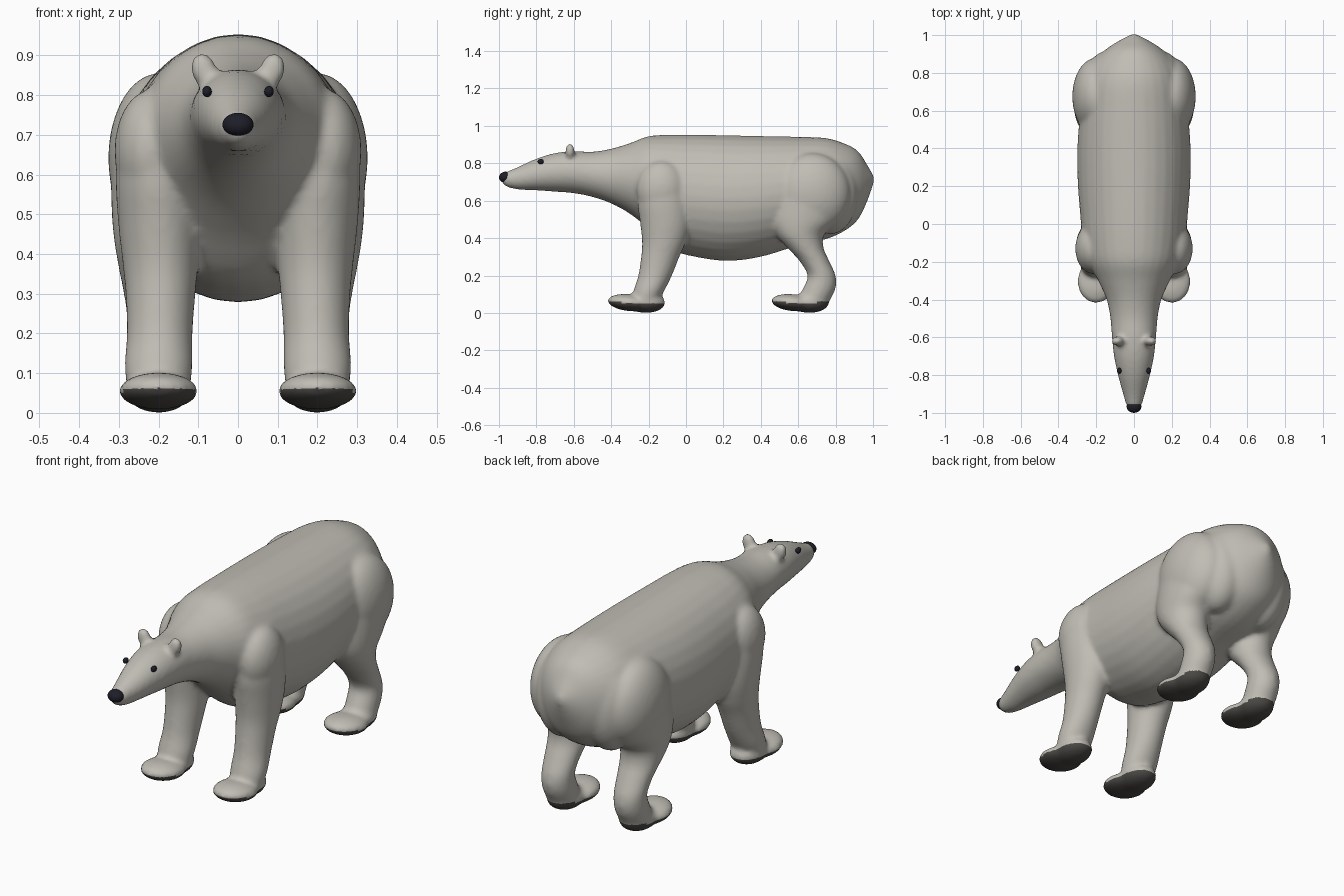
import bpy, bmesh, math
from mathutils import Vector, Matrix

if "Cube" in bpy.data.objects:
    bpy.data.objects.remove(bpy.data.objects["Cube"])


def material(name, color):
    m = bpy.data.materials.new(name)
    m.use_nodes = True
    m.diffuse_color = (*color, 1)
    m.node_tree.nodes["Principled BSDF"].inputs["Base Color"].default_value = (*color, 1)
    return m


fur = material("pale fur", (0.53, 0.51, 0.46))
sole = material("dark paw sole", (0.07, 0.066, 0.06))
black = material("blue black", (0.013, 0.013, 0.022))


def refine(rows, steps=4):
    """Smooth the stations with a Catmull-Rom spline."""
    rows = [Vector(r) for r in rows]
    out = []
    for i in range(len(rows) - 1):
        a, b, c, d = (rows[max(i - 1, 0)], rows[i], rows[i + 1], rows[min(i + 2, len(rows) - 1)])
        for k in range(steps):
            t = k / steps
            out.append(b + (c - a) * t / 2 + (a * 2 - b * 5 + c * 4 - d) * t * t / 2
                       + (b * 3 - a - c * 3 + d) * t ** 3 / 2)
    return out + [rows[-1]]


def loft(bm, stations, place, sides=32):
    """Skin elliptical rings; place(station, cos, sin) gives each point."""
    rings = []
    for s in refine(stations):
        rings.append([bm.verts.new(place(s, math.cos(a), math.sin(a)))
                      for a in (math.tau * j / sides for j in range(sides))])
    for r, q in zip(rings, rings[1:]):
        for j in range(sides):
            k = (j + 1) % sides
            bm.faces.new((r[j], r[k], q[k], q[j]))
    bm.faces.new(rings[0])
    bm.faces.new(rings[-1])


def ball(bm, center, radii, tilt=0, axis='X'):
    mat = (Matrix.Translation(center) @ Matrix.Rotation(math.radians(tilt), 4, axis)
           @ Matrix.Diagonal((*radii, 1)))
    bmesh.ops.create_uvsphere(bm, u_segments=32, v_segments=20, radius=1, matrix=mat)


def body_point(s, c, n):
    y, top, bottom, width = s
    return (width * c, y, (top + bottom) / 2 + (top - bottom) / 2 * n)


def finish(name, bm, mats):
    bmesh.ops.recalc_face_normals(bm, faces=bm.faces)
    mesh = bpy.data.meshes.new(name)
    bm.to_mesh(mesh)
    bm.free()
    for m in mats:
        mesh.materials.append(m)
    mesh.polygons.foreach_set("use_smooth", [True] * len(mesh.polygons))
    ob = bpy.data.objects.new(name, mesh)
    bpy.context.collection.objects.link(ob)
    return ob


# Torso, neck and head: y, top, bottom, half width
bm = bmesh.new()
loft(bm, [(-0.985, 0.74, 0.70, 0.02), (-0.96, 0.755, 0.675, 0.04),
          (-0.9, 0.78, 0.66, 0.058), (-0.8, 0.825, 0.655, 0.085),
          (-0.7, 0.855, 0.648, 0.106), (-0.6, 0.865, 0.64, 0.117),
          (-0.5, 0.862, 0.62, 0.125), (-0.4, 0.878, 0.585, 0.145),
          (-0.3, 0.908, 0.53, 0.19), (-0.2, 0.945, 0.45, 0.24),
          (-0.08, 0.953, 0.34, 0.272), (0.05, 0.953, 0.3, 0.285),
          (0.22, 0.95, 0.278, 0.298), (0.4, 0.946, 0.3, 0.3),
          (0.6, 0.942, 0.36, 0.285), (0.75, 0.935, 0.395, 0.265),
          (0.85, 0.905, 0.44, 0.22), (0.92, 0.865, 0.5, 0.155),
          (0.97, 0.79, 0.6, 0.08), (1.005, 0.73, 0.7, 0.012)], body_point)


def leg_point(side):
    # Station: z, centre x, half width, front y, back y
    return lambda s, c, n: (side * (s[1] + s[2] * c),
                            (s[3] + s[4]) / 2 + (s[4] - s[3]) / 2 * n, s[0])


for side in (1, -1):
    # Front leg with shoulder
    loft(bm, [(0.8, 0.19, 0.06, -0.17, -0.06), (0.72, 0.2, 0.095, -0.24, 0.0),
              (0.6, 0.2, 0.108, -0.26, 0.02), (0.48, 0.197, 0.105, -0.245, 0.025),
              (0.38, 0.195, 0.096, -0.235, 0.0), (0.3, 0.195, 0.088, -0.24, -0.035),
              (0.2, 0.197, 0.083, -0.255, -0.075), (0.12, 0.2, 0.086, -0.28, -0.115),
              (0.06, 0.2, 0.08, -0.29, -0.15)], leg_point(side))
    ball(bm, (side * 0.215, -0.13, 0.66), (0.096, 0.135, 0.155))
    # Hind leg, bent at the hock
    loft(bm, [(0.62, 0.2, 0.12, 0.47, 0.84), (0.5, 0.2, 0.118, 0.45, 0.81),
              (0.42, 0.2, 0.11, 0.48, 0.74), (0.35, 0.2, 0.098, 0.54, 0.735),
              (0.28, 0.2, 0.085, 0.605, 0.765), (0.2, 0.2, 0.077, 0.65, 0.8),
              (0.13, 0.2, 0.077, 0.625, 0.8), (0.06, 0.2, 0.075, 0.59, 0.765)],
         leg_point(side))
    # Haunch
    ball(bm, (side * 0.2, 0.675, 0.64), (0.127, 0.205, 0.215))
    ball(bm, (side * 0.13, 0.77, 0.64), (0.125, 0.15, 0.22))
    # Paws: broad toes and a heel
    for y in (-0.305, 0.57):
        ball(bm, (side * 0.2, y, 0.055), (0.1, 0.115, 0.045), -6)
        ball(bm, (side * 0.2, y + 0.09, 0.055), (0.082, 0.105, 0.055))
    # Ear, leaning outward
    ball(bm, (side * 0.086, -0.62, 0.862), (0.034, 0.026, 0.046), side * 20, 'Y')

# Fuse the forms into one smooth skin
bear = finish("bear_body", bm, [fur, sole])
remesh = bear.modifiers.new("fuse", 'REMESH')
remesh.mode = 'VOXEL'
remesh.voxel_size = 0.011
remesh.use_smooth_shade = True
soften = bear.modifiers.new("soften", 'SMOOTH')
soften.factor = 0.5
soften.iterations = 9
skin = bpy.data.meshes.new_from_object(
    bear.evaluated_get(bpy.context.evaluated_depsgraph_get()))
bear.modifiers.clear()
bear.data = skin
skin.materials.clear()
for m in (fur, sole):
    skin.materials.append(m)
# Paw soles: low faces that look downward
for p in skin.polygons:
    p.use_smooth = True
    p.material_index = int(p.center.z < 0.062 and p.normal.z < -0.1)

# Nose
bm = bmesh.new()
ball(bm, (0, -0.967, 0.726), (0.039, 0.033, 0.029), 15)
finish("nose", bm, [black])

# Eyes
for side, label in ((1, "left"), (-1, "right")):
    bm = bmesh.new()
    ball(bm, (side * 0.078, -0.777, 0.809), (0.012, 0.016, 0.014))
    finish(label + "_eye", bm, [black])
